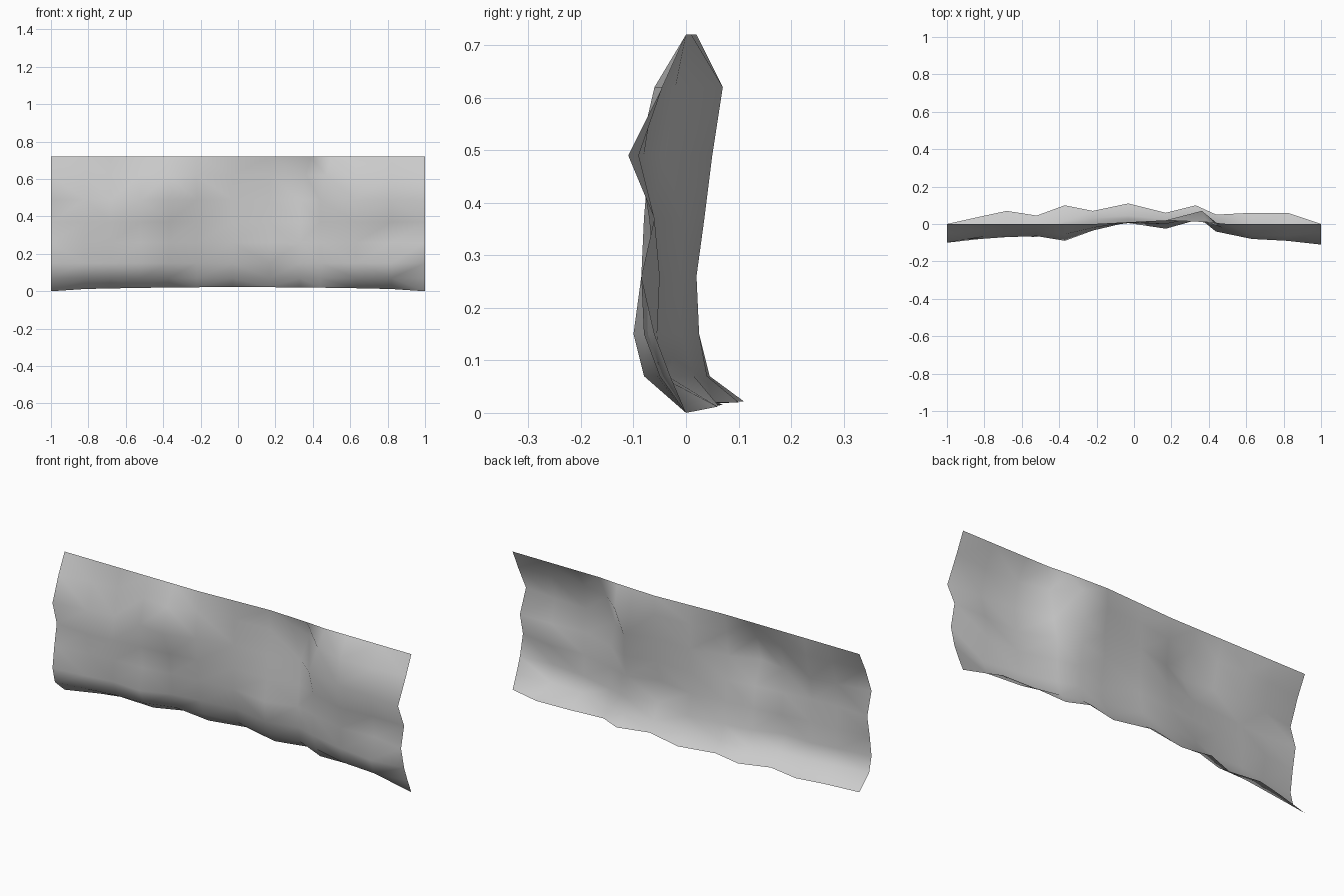
import bpy, bmesh

# Row heights, top to bottom
ROWS = [0.72, 0.62, 0.49, 0.37, 0.26, 0.15, 0.07, 0.02]

# Vertical cross-sections of the cloth: x -> depth (y) at each row
SECTIONS = {
    -1.00: (0, -.05, -.10, -.065, -.085, -.10, -.08, 0),
    -0.82: (0, -.03, -.07, -.08, -.06, -.08, -.055, .04),
    -0.68: (0, -.02, -.05, -.07, -.055, -.06, -.035, .07),
    -0.52: (0, -.035, -.065, -.055, -.045, -.07, -.03, .045),
    -0.37: (0, -.055, -.09, -.04, -.025, -.015, .015, .10),
    -0.22: (0, -.02, -.035, -.02, -.01, .005, .03, .07),
    -0.03: (.01, .01, .01, .005, .005, .025, .045, .11),
    0.17: (.02, .02, 0, 0, -.025, -.015, .025, .06),
    0.33: (.01, .07, .05, .035, .02, .025, .04, .10),
    0.44: (0, -.02, -.04, -.01, -.01, -.01, .015, .05),
    0.63: (0, -.06, -.08, -.07, -.06, -.055, -.035, .06),
    0.82: (0, -.06, -.09, -.06, -.05, -.08, -.05, .06),
    1.00: (0, -.045, -.11, -.06, -.085, -.06, -.03, 0),
}

# Crumpled hanging sheet, lofted through the sections
bm = bmesh.new()
columns = []
for x, depths in SECTIONS.items():
    column = []
    for z, y in zip(ROWS, depths):
        # the pleat near x = 0.4 leans to the right as it rises
        lean = 0.06 * (z - 0.5) / 0.22 if 0.3 < x < 0.5 and z > 0.45 else 0
        # the hem dips to the floor at both ends
        if z == ROWS[-1]:
            z = 0.0 if abs(x) == 1 else 0.022 - 0.015 * x * x
        column.append(bm.verts.new((x + lean, y, z)))
    columns.append(column)

for a, b in zip(columns, columns[1:]):
    for i in range(len(ROWS) - 1):
        bm.faces.new((a[i], a[i + 1], b[i + 1], b[i]))
bmesh.ops.triangulate(bm, faces=bm.faces[:], quad_method='SHORT_EDGE')

mesh = bpy.data.meshes.new("crumpled_sheet")
bm.to_mesh(mesh)
bm.free()
for p in mesh.polygons:
    p.use_smooth = True
sheet = bpy.data.objects.new("crumpled_sheet", mesh)
bpy.context.collection.objects.link(sheet)
